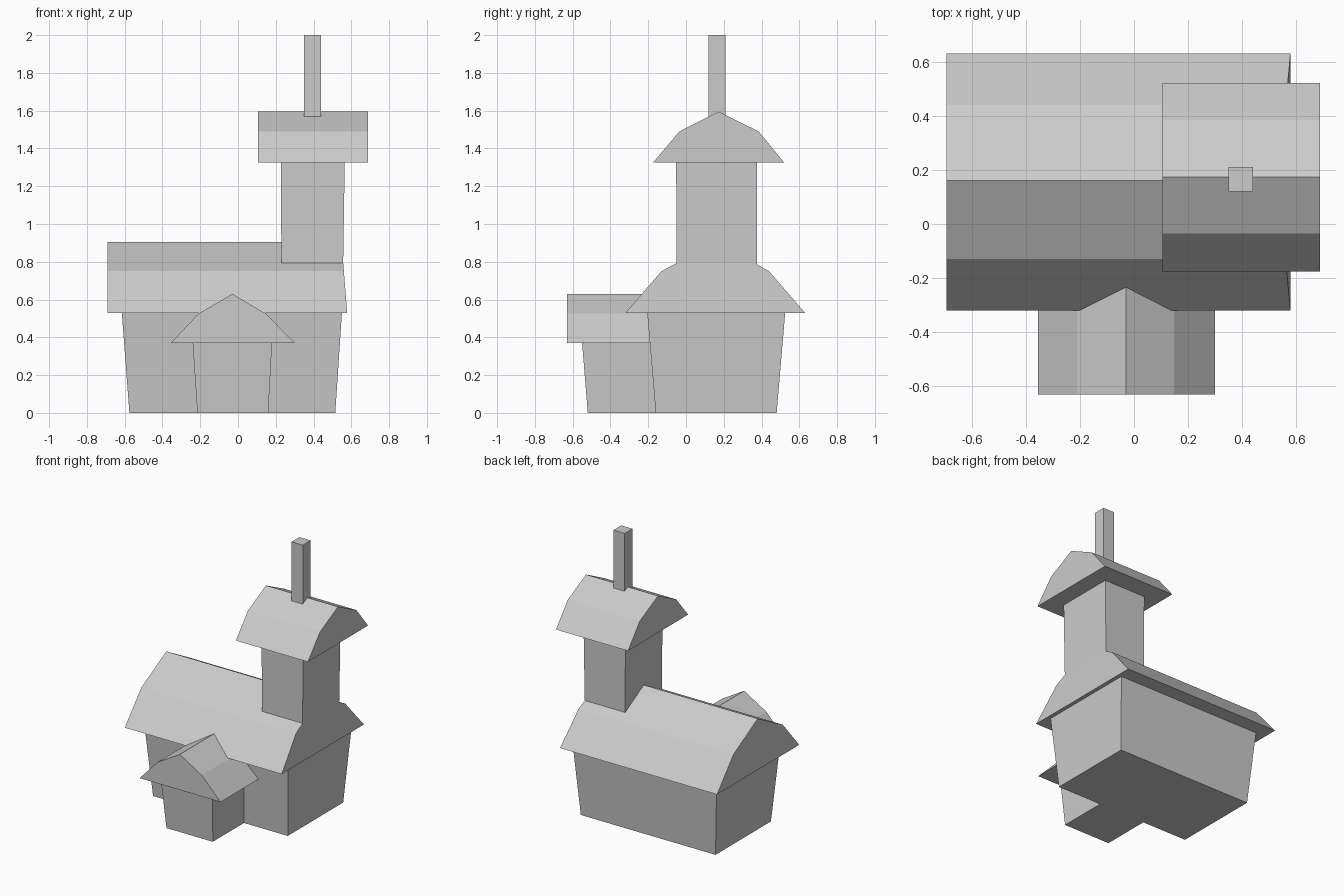
import bpy
import bmesh

cube = bpy.data.objects.get("Cube")
if cube:
    bpy.data.objects.remove(cube, do_unlink=True)

clay = bpy.data.materials.new("plain_grey")
clay.use_nodes = True
clay.diffuse_color = (0.6, 0.6, 0.6, 1)
clay.node_tree.nodes["Principled BSDF"].inputs["Base Color"].default_value = (0.6, 0.6, 0.6, 1)


def loft(name, first, second):
    """Solid between two matching rings of points, with flat caps."""
    bm = bmesh.new()
    a = [bm.verts.new(p) for p in first]
    b = [bm.verts.new(p) for p in second]
    bm.faces.new(a)
    bm.faces.new(b)
    for i in range(len(a)):
        j = (i + 1) % len(a)
        bm.faces.new((a[i], a[j], b[j], b[i]))
    bmesh.ops.recalc_face_normals(bm, faces=bm.faces)
    mesh = bpy.data.meshes.new(name)
    bm.to_mesh(mesh)
    bm.free()
    mesh.materials.append(clay)
    obj = bpy.data.objects.new(name, mesh)
    bpy.context.collection.objects.link(obj)
    return obj


def walls(name, low, high, z0, z1):
    """Tapered box; low and high are (x0, x1, y0, y1)."""
    def ring(r, z):
        return [(r[0], r[2], z), (r[1], r[2], z), (r[1], r[3], z), (r[0], r[3], z)]
    return loft(name, ring(low, z0), ring(high, z1))


def roof(name, profile, start, end, along_x=True, lean=0.0):
    """Five-sided gambrel prism; lean pulls the end wall in towards the ridge."""
    base = profile[0][1]
    top = max(z for _, z in profile)

    def ring(d, k):
        pts = []
        for s, z in profile:
            e = d - k * (z - base) / (top - base)
            pts.append((e, s, z) if along_x else (s, e, z))
        return pts
    return loft(name, ring(start, 0), ring(end, lean))


# Main hall
walls("hall_walls", (-0.575, 0.515, -0.16, 0.48), (-0.615, 0.55, -0.205, 0.525), 0, 0.53)
roof("hall_roof", [(-0.32, 0.53), (-0.13, 0.75), (0.16, 0.905), (0.44, 0.75), (0.63, 0.53)],
     -0.692, 0.578, lean=0.03)

# Tower, flush with the hall's left gable
walls("tower_walls", (0.23, 0.556, -0.05, 0.375), (0.227, 0.565, -0.052, 0.377), 0.75, 1.325)
roof("tower_roof", [(-0.175, 1.325), (-0.035, 1.49), (0.173, 1.595), (0.385, 1.49), (0.52, 1.325)],
     0.105, 0.688)
chimney = (0.35, 0.44, 0.12, 0.21)
walls("chimney", chimney, chimney, 1.5, 2.0)

# Porch, its back end buried in the hall
walls("porch_walls", (-0.215, 0.16, -0.52, -0.16), (-0.24, 0.18, -0.55, -0.18), 0, 0.37)
roof("porch_roof", [(-0.355, 0.37), (-0.21, 0.525), (-0.03, 0.63), (0.148, 0.525), (0.3, 0.37)],
     -0.63, -0.15, along_x=False)
